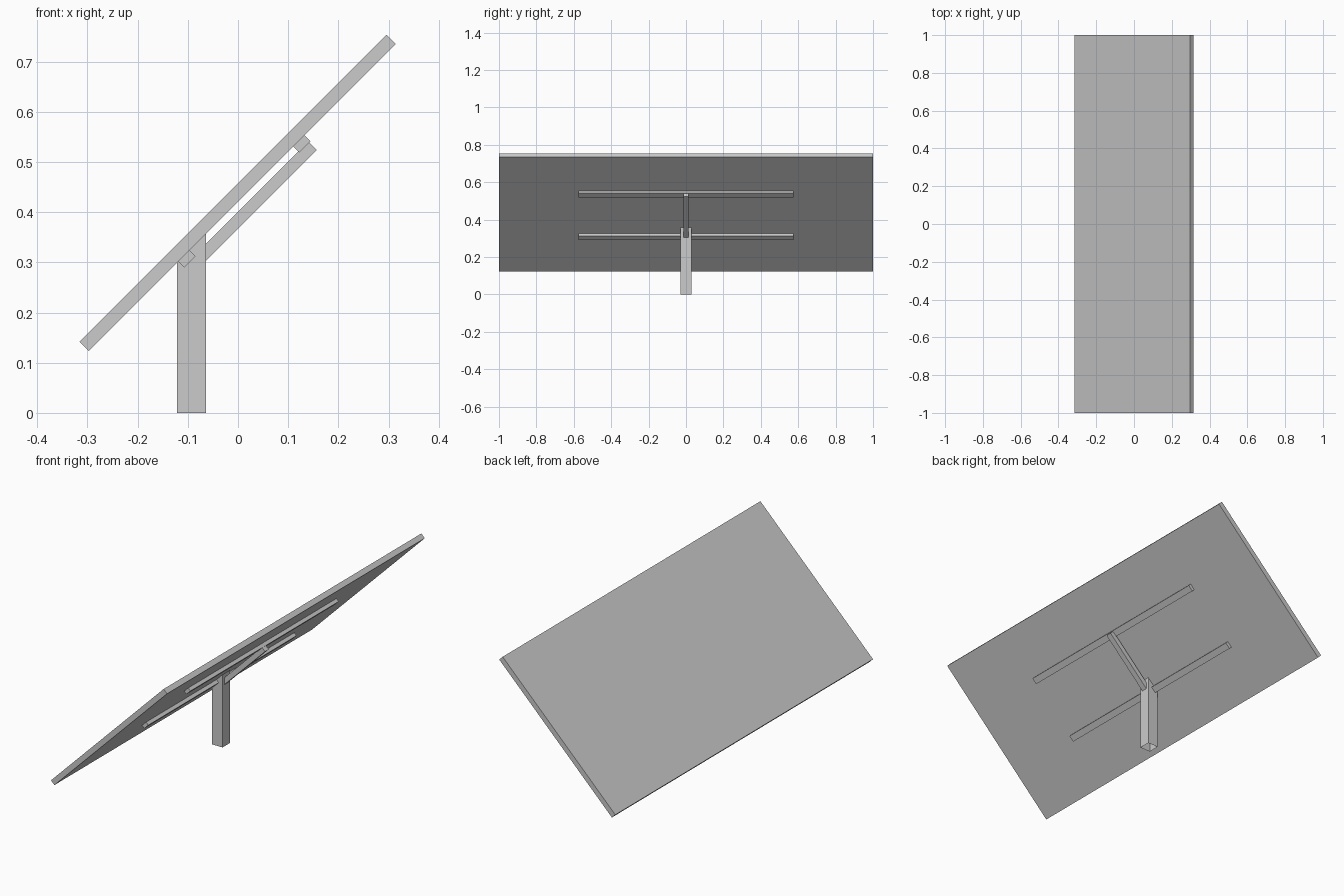
import bpy
import bmesh

cube = bpy.data.objects.get("Cube")
if cube:
    bpy.data.objects.remove(cube, do_unlink=True)

grey = bpy.data.materials.new("light_grey")
grey.use_nodes = True
colour = (0.6, 0.6, 0.6, 1)
grey.diffuse_color = colour
grey.node_tree.nodes["Principled BSDF"].inputs["Base Color"].default_value = colour


def extrude_profile(name, profile, half_width, open_bottom=False):
    """Extrude an x-z outline symmetrically along y."""
    bm = bmesh.new()
    face = bm.faces.new([bm.verts.new((x, -half_width, z)) for x, z in profile])
    result = bmesh.ops.extrude_face_region(bm, geom=[face], use_keep_orig=True)
    moved = [v for v in result["geom"] if isinstance(v, bmesh.types.BMVert)]
    bmesh.ops.translate(bm, verts=moved, vec=(0, 2 * half_width, 0))
    bmesh.ops.recalc_face_normals(bm, faces=bm.faces)
    if open_bottom:
        base = [f for f in bm.faces if all(v.co.z < 0.001 for v in f.verts)]
        bmesh.ops.delete(bm, geom=base, context="FACES_ONLY")
    mesh = bpy.data.meshes.new(name)
    bm.to_mesh(mesh)
    bm.free()
    mesh.materials.append(grey)
    obj = bpy.data.objects.new(name, mesh)
    bpy.context.collection.objects.link(obj)
    return obj


def sloped(start, end, low, high):
    """Rectangle tilted 45 degrees: x+z from start to end, z-x from low to high."""
    corners = ((start, low), (end, low), (end, high), (start, high))
    return [((s - d) / 2, (s + d) / 2) for s, d in corners]


# Tilted panel and the two rails under it
UNDERSIDE = 0.421
extrude_profile("panel", sloped(-0.174, 1.05, UNDERSIDE, 0.458), 1.0)
for name, start in (("lower_rail", 0.183), ("upper_rail", 0.641)):
    extrude_profile(name, sloped(start, start + 0.045, 0.397, UNDERSIDE), 0.575)

# Hollow post cut to the slope of the panel
LEFT, RIGHT = -0.122, -0.064
extrude_profile("post", [(LEFT, 0), (RIGHT, 0), (RIGHT, RIGHT + UNDERSIDE + 0.002),
                         (LEFT, LEFT + UNDERSIDE + 0.002)], 0.029, open_bottom=True)

# Support arm running from the post to the upper rail
arm_end = sloped(0, 0.681, 0.367, 0.401)[1:3]
extrude_profile("support_arm", [(RIGHT, RIGHT + 0.367), *arm_end,
                                (RIGHT, RIGHT + 0.401)], 0.0145)
